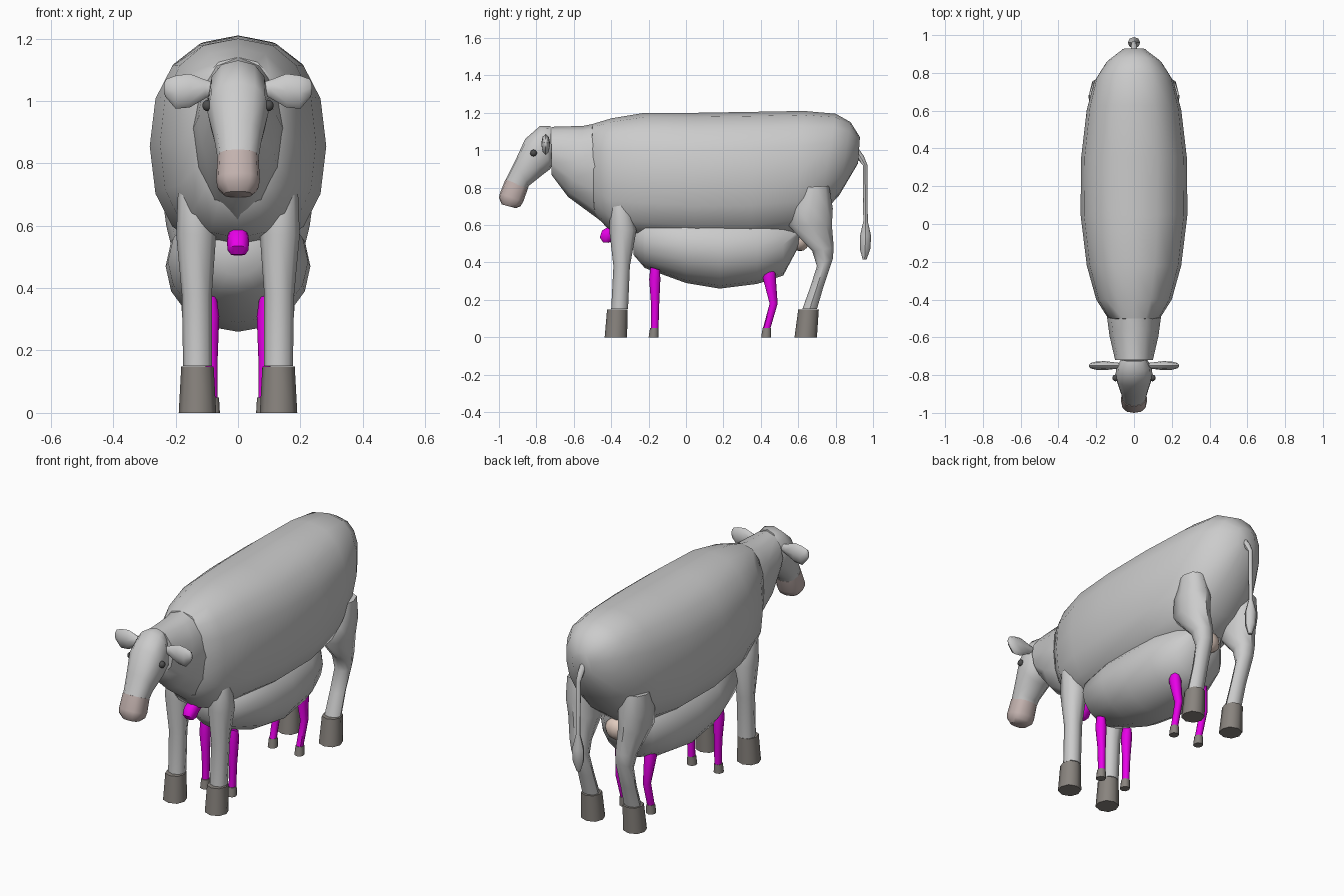
import bpy, bmesh, math
from mathutils import Vector


def material(name, rgb):
    m = bpy.data.materials.new(name)
    m.diffuse_color = (*rgb, 1)
    return m


BROWN = material("muzzle_brown", (0.55, 0.45, 0.43))
HOOF = material("hoof_dark", (0.25, 0.23, 0.21))
BLACK = material("eye_black", (0.08, 0.08, 0.08))
MAGENTA = material("magenta", (0.8, 0.0, 0.8))
PINK = material("udder_pink", (0.75, 0.6, 0.52))


def finish(name, bm, mat, angle):
    bmesh.ops.recalc_face_normals(bm, faces=bm.faces)
    me = bpy.data.meshes.new(name)
    bm.to_mesh(me)
    bm.free()
    ob = bpy.data.objects.new(name, me)
    bpy.context.collection.objects.link(ob)
    if mat:
        me.materials.append(mat)
    bpy.ops.object.select_all(action='DESELECT')
    ob.select_set(True)
    bpy.context.view_layer.objects.active = ob
    bpy.ops.object.shade_smooth_by_angle(angle=math.radians(angle))
    return ob


def loft(name, rings, n=12, mat=None, power=1.0, angle=45):
    """Skin capped rings, each given as centre, half axis a, half axis b."""
    bm = bmesh.new()

    def sp(v):
        return math.copysign(abs(v) ** power, v) if abs(v) > 1e-6 else 0.0
    loops = []
    for c, a, b in rings:
        ang = [2 * math.pi * i / n for i in range(n)]
        loops.append([bm.verts.new(c + a * sp(math.cos(t)) + b * sp(math.sin(t))) for t in ang])
    for p, q in zip(loops, loops[1:]):
        for i in range(n):
            j = (i + 1) % n
            bm.faces.new((p[i], p[j], q[j], q[i]))
    bm.faces.new(loops[0])
    bm.faces.new(loops[-1])
    return finish(name, bm, mat, angle)


def sec(y1, z1, y2, z2, w, x=0.0):
    """Ring from two opposite points in the side view plus a half width."""
    p, q = Vector((x, y1, z1)), Vector((x, y2, z2))
    return (p + q) / 2, Vector((w, 0, 0)), (p - q) / 2


def ball(name, loc, scale, mat, u=10, v=8):
    bm = bmesh.new()
    bmesh.ops.create_uvsphere(bm, u_segments=u, v_segments=v, radius=1)
    for vert in bm.verts:
        vert.co = Vector(loc) + vert.co * Vector(scale)
    return finish(name, bm, mat, 60)


# Torso
loft("body", [sec(*r) for r in (
    (-.52, 1.06, -.51, .76, .09), (-.50, 1.14, -.49, .66, .14),
    (-.40, 1.17, -.40, .56, .20), (-.22, 1.20, -.22, .53, .25),
    (.05, 1.20, .05, .51, .283), (.35, 1.205, .35, .51, .28),
    (.63, 1.21, .58, .54, .25), (.80, 1.195, .71, .64, .21),
    (.88, 1.15, .82, .76, .15), (.93, 1.07, .92, .93, .06))],
    n=16, power=.85)

# Hanging belly below the torso
loft("belly", [sec(*r) for r in (
    (-.29, .58, -.28, .44, .08), (-.22, .66, -.22, .37, .17),
    (0, .68, 0, .29, .225), (.18, .68, .18, .26, .232),
    (.38, .68, .38, .285, .215), (.52, .66, .52, .33, .165),
    (.61, .62, .60, .48, .09))], n=16, angle=50)

# Neck
loft("neck", [sec(*r) for r in (
    (-.72, 1.125, -.72, .87, .10), (-.55, 1.13, -.63, .75, .13),
    (-.40, 1.16, -.48, .64, .15), (-.24, 1.195, -.39, .57, .12))], n=12)

# Head and muzzle
loft("head", [sec(*r) for r in (
    (-.725, 1.13, -.715, .92, .07), (-.78, 1.13, -.725, .90, .095),
    (-.86, 1.06, -.765, .87, .098), (-.915, .94, -.84, .81, .076),
    (-.965, .84, -.85, .785, .065))], n=12, power=.85)
loft("muzzle", [sec(*r) for r in (
    (-.965, .845, -.845, .795, .066), (-.995, .77, -.87, .725, .07),
    (-1.0, .745, -.885, .70, .066), (-.985, .71, -.91, .69, .045))],
    n=12, mat=BROWN, power=.8)

# Ears and eyes
for s, side in ((1, "left"), (-1, "right")):
    loft("ear_" + side, [
        (Vector((s * x, -.75, z)), Vector((0, d, 0)), Vector((0, 0, h)))
        for x, z, d, h in ((.08, 1.04, .015, .02), (.105, 1.038, .018, .03),
                           (.155, 1.033, .024, .054), (.20, 1.028, .022, .053),
                           (.23, 1.04, .014, .03), (.238, 1.04, .006, .015))], n=8)
    ball("eye_" + side, (s * .098, -.815, .985), (.017, .018, .018), BLACK)

# Tail with tuft
loft("tail", [sec(*r) for r in (
    (.90, 1.04, .90, 1.00, .016), (.95, .97, .92, .95, .016),
    (.97, .92, .945, .92, .014), (.972, .62, .948, .62, .012),
    (.99, .54, .93, .54, .033), (.985, .47, .93, .47, .03),
    (.965, .415, .945, .415, .012))], n=8)

# Udder between the hind legs
ball("udder", (0, .61, .52), (.07, .05, .06), PINK)

# Legs: front y, z, back y, z, half width, centre x
front = ((-.40, .15, -.31, .15, .046, .13), (-.388, .38, -.30, .38, .048, .132),
         (-.41, .57, -.265, .57, .064, .134), (-.405, .69, -.295, .70, .058, .135),
         (-.38, .78, -.31, .78, .04, .135))
front_hoof = ((-.435, 0, -.315, 0, .06, .13), (-.422, .148, -.312, .148, .052, .13))
hind = ((.622, .15, .70, .15, .046, .13), (.665, .27, .735, .27, .044, .132),
        (.70, .38, .785, .42, .048, .138), (.675, .46, .79, .48, .055, .143),
        (.545, .60, .78, .60, .075, .155), (.56, .69, .785, .69, .08, .162),
        (.61, .80, .765, .81, .07, .168))
hind_hoof = ((.58, 0, .70, 0, .06, .13), (.60, .148, .71, .148, .052, .13))

# Small magenta legs under the belly
calf_front = ((-.188, .05, -.147, .05, .018, .083), (-.187, .18, -.143, .18, .02, .085),
              (-.197, .31, -.137, .31, .028, .088), (-.19, .375, -.14, .36, .022, .09))
calf_front_hoof = ((-.2, 0, -.147, 0, .025, .083), (-.192, .05, -.147, .05, .022, .083))
calf_hind = ((.412, .05, .452, .05, .018, .083), (.447, .18, .49, .18, .02, .085),
             (.41, .32, .48, .32, .03, .09), (.415, .36, .475, .37, .024, .092))
calf_hind_hoof = ((.402, 0, .455, 0, .025, .083), (.41, .05, .455, .05, .022, .083))

for s, side in ((1, "left"), (-1, "right")):
    for name, rows, mat in (
            ("front_leg", front, None), ("front_hoof", front_hoof, HOOF),
            ("hind_leg", hind, None), ("hind_hoof", hind_hoof, HOOF),
            ("small_front_leg", calf_front, MAGENTA),
            ("small_front_hoof", calf_front_hoof, HOOF),
            ("small_hind_leg", calf_hind, MAGENTA),
            ("small_hind_hoof", calf_hind_hoof, HOOF)):
        loft(name + "_" + side, [sec(*r[:5], s * r[5]) for r in rows],
             n=8, mat=mat, power=.9, angle=50)

# Small magenta muzzle poking out of the chest
loft("small_muzzle", [sec(*r) for r in (
    (-.40, .60, -.33, .56, .033), (-.45, .572, -.38, .53, .035),
    (-.462, .535, -.40, .51, .034), (-.445, .508, -.415, .505, .022))],
    n=10, mat=MAGENTA, power=.8)
